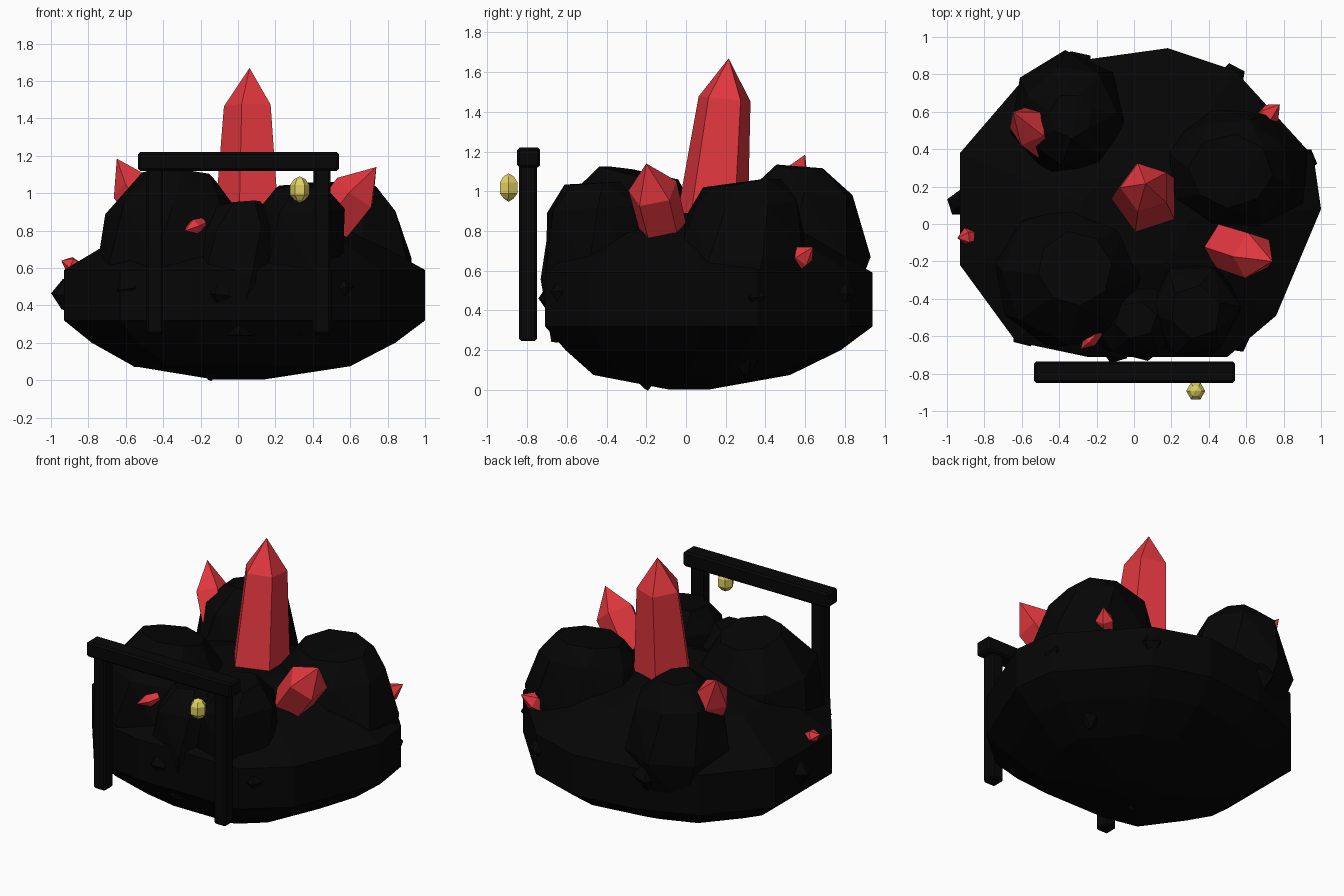
import bpy, bmesh, math, random
from mathutils import Vector

random.seed(7)
if "Cube" in bpy.data.objects:
    bpy.data.objects.remove(bpy.data.objects["Cube"], do_unlink=True)


def material(name, rgb):
    m = bpy.data.materials.new(name)
    m.use_nodes = True
    m.diffuse_color = (*rgb, 1)
    bsdf = m.node_tree.nodes["Principled BSDF"]
    bsdf.inputs["Base Color"].default_value = (*rgb, 1)
    bsdf.inputs["Roughness"].default_value = 0.9
    return m


ROCK = material("dark rock", (0.0016, 0.0016, 0.0016))
WOOD = material("dark wood", (0.002, 0.002, 0.002))
RED = material("red crystal", (0.75, 0.038, 0.048))
YELLOW = material("lantern yellow", (0.74, 0.64, 0.125))


def finish(name, bm, mat):
    bmesh.ops.recalc_face_normals(bm, faces=bm.faces)
    me = bpy.data.meshes.new(name)
    bm.to_mesh(me)
    bm.free()
    me.materials.append(mat)
    ob = bpy.data.objects.new(name, me)
    bpy.context.collection.objects.link(ob)
    return ob


def hull(name, points, mat):
    """Faceted convex solid around the points."""
    bm = bmesh.new()
    for p in points:
        bm.verts.new(p)
    res = bmesh.ops.convex_hull(bm, input=bm.verts)
    junk = {g for g in res["geom_interior"] + res["geom_unused"]
            if isinstance(g, bmesh.types.BMVert)}
    bmesh.ops.delete(bm, geom=list(junk), context='VERTS')
    bmesh.ops.dissolve_limit(bm, angle_limit=math.radians(4),
                             verts=bm.verts, edges=bm.edges)
    return finish(name, bm, mat)


def boulder(name, center, radii, levels, lean=(0, 0), tilt=(0, 0), sides=7, turn=0.2,
            jitter=0.04):
    """Stacked rings (height, width scale); lean shifts the top, tilt slopes it."""
    pts = []
    z0, z1 = levels[0][0], levels[-1][0]
    for k, (z, s) in enumerate(levels):
        t = (z - z0) / (z1 - z0)
        for i in range(sides):
            a = turn + (i + 0.25 * k) * math.tau / sides
            r = s * (1 + random.uniform(-jitter, jitter))
            dx, dy = radii[0] * r * math.cos(a), radii[1] * r * math.sin(a)
            pts.append((center[0] + lean[0] * t + dx, center[1] + lean[1] * t + dy,
                        z + t * (tilt[0] * dx + tilt[1] * dy) - random.uniform(0, jitter) * 0.5))
    return hull(name, pts, ROCK)


def crystal(name, base, tip, r0, r1, shoulder, sides=5, turn=math.pi):
    """Tapered prism with a pointed end, along base -> tip."""
    base, tip = Vector(base), Vector(tip)
    axis = tip - base
    q = Vector((0, 0, 1)).rotation_difference(axis.normalized())
    pts = [tip]
    for t, r in ((0, r0), (shoulder, r1)):
        for i in range(sides):
            a = turn + i * math.tau / sides
            pts.append(base + axis * t + q @ Vector((r * math.cos(a), r * math.sin(a), 0)))
    return hull(name, pts, RED)


def beam(name, lo, hi):
    """Chamfered box between two corners."""
    bm = bmesh.new()
    bmesh.ops.create_cube(bm, size=1)
    for v in bm.verts:
        v.co = [(lo[i] + hi[i]) / 2 + v.co[i] * (hi[i] - lo[i]) for i in range(3)]
    bmesh.ops.bevel(bm, geom=bm.edges[:], offset=0.012, segments=1, affect='EDGES')
    return finish(name, bm, WOOD)


# Broad base rock: one outline as (height, scale, y shift) rings
outline = [(-.93, -.22), (-.93, .38), (-.62, .74), (-.25, .88), (.18, .94), (.54, .82),
           (.82, .52), (.96, .36), (1, .08), (.76, -.49), (.5, -.71), (-.25, -.71), (-.63, -.63)]
pts = []
for z, s, dy in ((.003, .13, 0), (.075, .6, -.04), (.2, .84, -.01), (.32, 1, 0), (.59, 1, 0),
                 (.79, .64, 0), (.89, .3, 0)):
    pts += [(x * s, y * s + dy, z) for x, y in outline]
hull("base_rock", pts, ROCK)

# Large boulders on the base
boulder("front_right_boulder", (-.38, -.33), (.40, .39),
        ((.25, .6), (.6, 1), (.88, .95), (1.1, .5)), (.06, .09), (-.08, -.2), 8, 0.35)
boulder("back_right_boulder", (-.36, .58), (.33, .36),
        ((.35, .6), (.68, 1), (1.0, .76), (1.13, .34)), (.02, 0), (0, -.05), 7, 0.5)
boulder("back_left_boulder", (.54, .28), (.39, .34),
        ((.4, 1.0), (.65, 1.05), (.93, .85), (1.05, .58)), (-.02, 0), (0, .15), 8, 0.1)
boulder("front_left_boulder", (.31, -.43), (.25, .27),
        ((.25, .85), (.6, 1), (.92, .95), (1.05, .55)), (.02, -.04), (.05, .1), 6, 0.6)
boulder("front_middle_boulder", (.01, -.49), (.27, .24),
        ((.25, .8), (.55, 1), (.82, .88), (.96, .42)), (0, -.02), (.1, -.05), 6, 0.5)

# Small stones stuck to the surface
for i, (x, y, z, r) in enumerate([
        (-.93, .11, .47, .075), (.91, .34, .48, .07), (.52, .78, .5, .08),
        (-.15, -.2, .062, .055), (-.1, -.67, .47, .08), (-.58, -.58, .5, .08),
        (-.3, .84, .55, .09), (.55, -.62, .5, .07), (-.55, .1, .17, .08), (.6, .3, .17, .08)]):
    boulder(f"small_stone_{i + 1}", (x, y), (r, r),
            ((z - r, .2), (z, 1), (z + r, .25)), sides=5, turn=i * 0.7)

# Crystals
crystal("main_crystal", (.065, .125, .78), (.062, .215, 1.67), .195, .138, .77)
crystal("left_crystal", (.475, -.115, .80), (.74, -.2, 1.14), .125, .13, .6)
crystal("back_right_crystal", (-.475, .45, .87), (-.648, .6, 1.185), .105, .115, .5)
crystal("back_left_shard", (.675, .54, .63), (.78, .64, .72), .048, .058, .5)
crystal("right_shard", (-.85, -.06, .60), (-.945, -.075, .64), .035, .047, .5)
crystal("front_shard", (-.19, -.57, .84), (-.285, -.67, .80), .03, .042, .5)

# Gate frame at the front
beam("gate_crossbeam", (-.535, -.85, 1.12), (.54, -.735, 1.22))
for name, x in (("gate_right_post", -.445), ("gate_left_post", .45)):
    beam(name, (x - .045, -.84, .245), (x + .045, -.75, 1.15))

# Hanging lantern: six-sided lathe with pointed ends
pts = [(.33, -.893, .948), (.33, -.893, 1.09)]
for z, r in ((.963, .028), (.99, .051), (1.045, .051), (1.075, .03)):
    for i in range(6):
        a = i * math.tau / 6
        pts.append((.33 + r * math.cos(a), -.893 + r * math.sin(a), z))
hull("lantern", pts, YELLOW)
